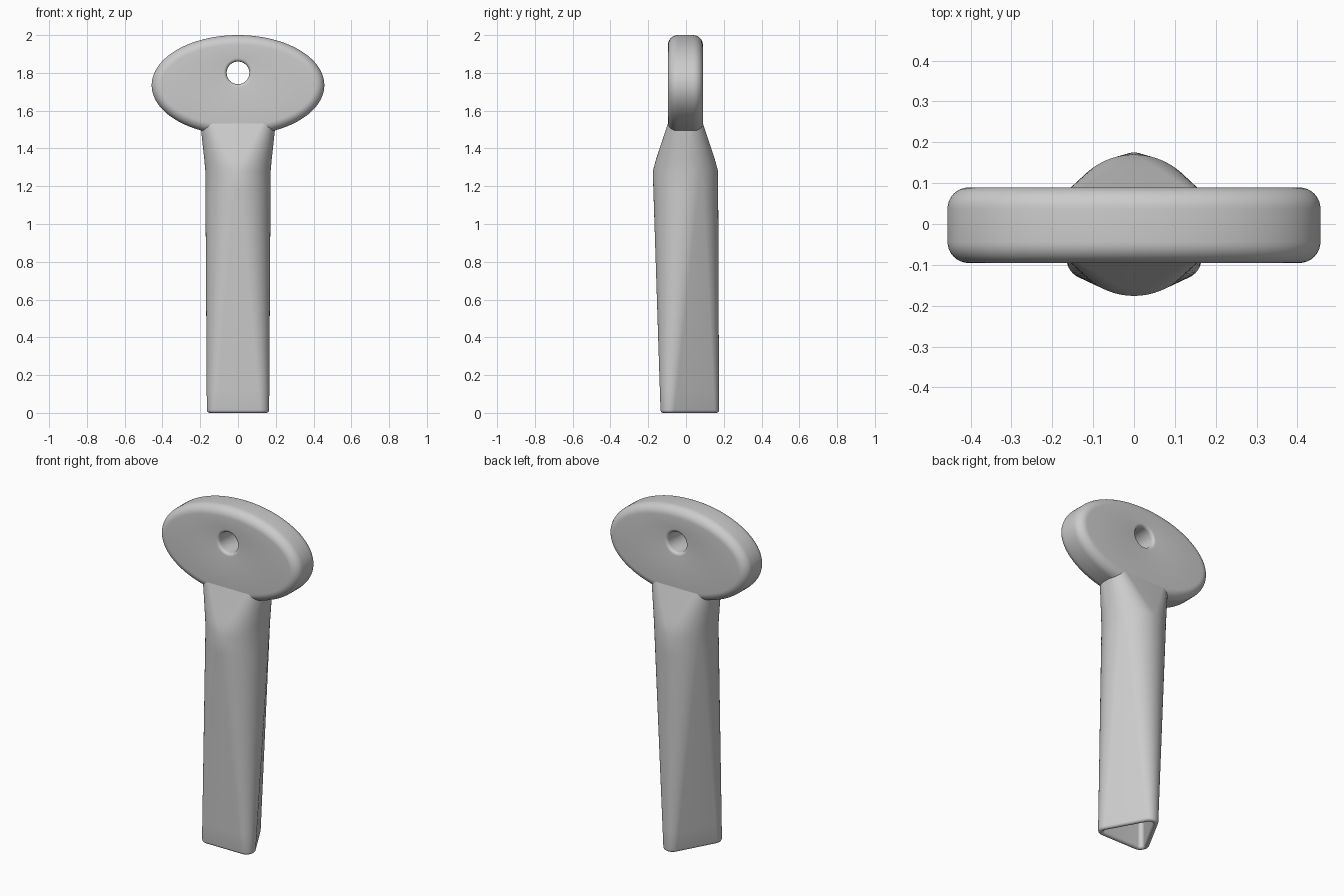
import bpy
import bmesh
import math

N = 96  # points around every section
ANGLES = [(i + 0.5) * 2 * math.pi / N for i in range(N)]

if "Cube" in bpy.data.objects:
    bpy.data.objects.remove(bpy.data.objects["Cube"])

grey = bpy.data.materials.new("plain grey")
GREY = (0.6, 0.6, 0.6, 1)
grey.diffuse_color = GREY
grey.use_nodes = True
grey.node_tree.nodes["Principled BSDF"].inputs["Base Color"].default_value = GREY


def loft(name, rings, closed):
    """Skin a list of rings; join the last to the first, or cap both ends."""
    bm = bmesh.new()
    loops = [[bm.verts.new(p) for p in ring] for ring in rings]
    pairs = list(zip(loops, loops[1:]))
    if closed:
        pairs.append((loops[-1], loops[0]))
    else:
        bm.faces.new(loops[0])
        bm.faces.new(loops[-1])
    for a, b in pairs:
        for i in range(N):
            j = (i + 1) % N
            bm.faces.new((a[i], a[j], b[j], b[i]))
    bmesh.ops.recalc_face_normals(bm, faces=bm.faces)
    mesh = bpy.data.meshes.new(name)
    bm.to_mesh(mesh)
    bm.free()
    mesh.materials.append(grey)
    obj = bpy.data.objects.new(name, mesh)
    bpy.context.collection.objects.link(obj)
    bpy.ops.object.select_all(action="DESELECT")
    obj.select_set(True)
    bpy.context.view_layer.objects.active = obj
    bpy.ops.object.shade_smooth_by_angle(angle=math.radians(40))
    return obj


def rounded_triangle(half, front, back, r, z):
    """Triangle with its point at the back and corners of radius r."""
    ring = []
    for a in ANGLES:
        if math.sin(a) > 0.5 and abs(math.cos(a)) < math.cos(math.pi / 6):
            x, y = 0, back
        else:
            x, y = math.copysign(half, math.cos(a)), front
        ring.append((x + r * math.cos(a), y + r * math.sin(a), z))
    return ring


def rounded_box(hx, hy, r, z):
    return [(math.copysign(hx - r, math.cos(a)) + r * math.cos(a),
             math.copysign(hy - r, math.sin(a)) + r * math.sin(a) - 0.003, z)
            for a in ANGLES]


# Shaft: flattened neck, round shoulder, triangular foot with an open socket
HALF, FRONT, BACK = 0.115, -0.085, 0.125
shaft = [rounded_box(0.2, 0.09, 0.07, 1.54)]
for k in range(1, 5):
    t = k / 5
    shaft.append(rounded_box(0.2 - 0.027 * t, 0.09 + 0.083 * t,
                             0.07 + 0.103 * t, 1.54 - 0.25 * t))
for k in range(13):
    t = k / 12
    shaft.append(rounded_triangle(HALF * t, -0.003 + (FRONT + 0.003) * t,
                                  -0.003 + (BACK + 0.003) * t,
                                  0.173 - 0.123 * t, 1.28 - 1.265 * t))
for k in range(1, 9):  # rolled lip around the socket
    a = math.pi * k / 8
    shaft.append(rounded_triangle(HALF, FRONT, BACK, 0.035 + 0.015 * math.cos(a),
                                  0.015 - 0.015 * math.sin(a)))
shaft.append(rounded_triangle(HALF, FRONT, BACK, 0.02, 0.8))
loft("shaft", shaft, closed=False)


# Oval bow with softened rim and a hanging hole
def oval(rx, rz, cz, y):
    return [(rx * math.cos(a), y - 0.003, cz + rz * math.sin(a)) for a in ANGLES]


THICK, RIM, LIP = 0.0925, 0.052, 0.018
bow = []
for side in (-1, 1):
    steps = range(9) if side < 0 else range(8, -1, -1)
    for k in steps:
        a = math.pi / 2 * k / 8
        d = RIM * (1 - math.sin(a))
        bow.append(oval(0.457 - d, 0.265 - d, 1.735,
                        side * (THICK - RIM + RIM * math.cos(a))))
for side in (1, -1):
    steps = range(6) if side > 0 else range(5, -1, -1)
    for k in steps:
        a = math.pi / 2 * k / 5
        r = 0.06 + LIP * (1 - math.sin(a))
        bow.append(oval(r, r, 1.8, side * (THICK - LIP + LIP * math.cos(a))))
loft("bow", bow, closed=True)
